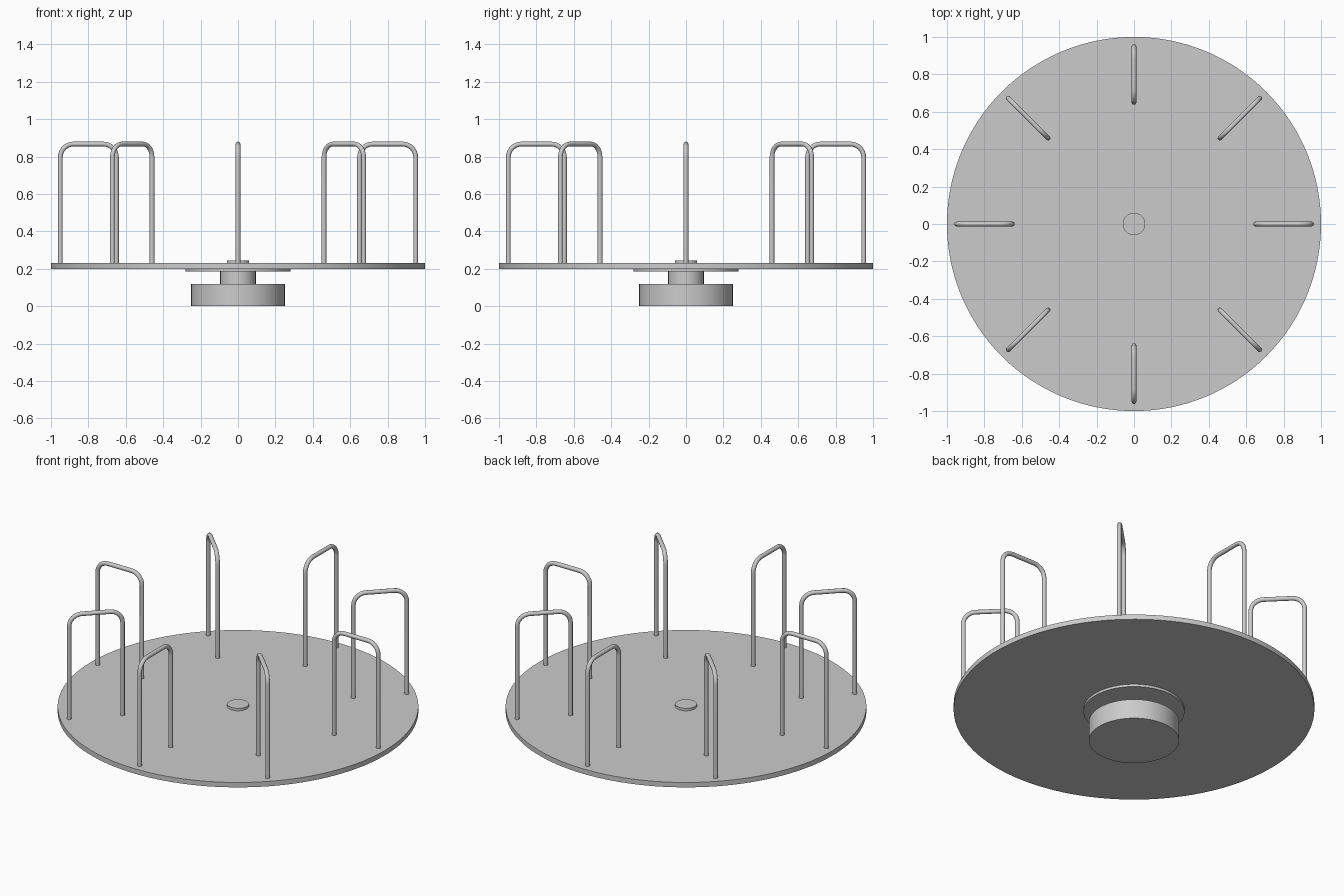
import bpy
import math
from mathutils import Vector

cube = bpy.data.objects.get("Cube")
if cube:
    bpy.data.objects.remove(cube, do_unlink=True)

# One painted steel colour for everything
steel = bpy.data.materials.new("grey_steel")
steel.use_nodes = True
colour = (0.6, 0.6, 0.6, 1)
steel.diffuse_color = colour
steel.node_tree.nodes["Principled BSDF"].inputs["Base Color"].default_value = colour


def disc(name, radius, bottom, top, sides=96):
    bpy.ops.mesh.primitive_cylinder_add(
        vertices=sides, radius=radius, depth=top - bottom,
        location=(0, 0, (bottom + top) / 2))
    ob = bpy.context.object
    ob.name = name
    ob.data.materials.append(steel)
    bpy.ops.object.shade_smooth_by_angle(angle=math.radians(40))


# Central bearing and platform
disc("ground_base", 0.25, 0, 0.12)
disc("spindle", 0.095, 0.12, 0.185)
disc("support_plate", 0.28, 0.185, 0.2)
disc("platform", 1.0, 0.2, 0.23, 128)
disc("hub_cap", 0.06, 0.23, 0.245, 64)

# Handrail path: up the inner post, round two bends, down the outer post
INNER, OUTER, FOOT, TOP, BEND, TUBE = 0.65, 0.95, 0.225, 0.867, 0.07, 0.0127
path = [Vector((INNER, 0, FOOT))]
for centre, start in ((INNER + BEND, 180), (OUTER - BEND, 90)):
    for step in range(9):
        a = math.radians(start - 90 * step / 8)
        path.append(Vector((centre + BEND * math.cos(a), 0,
                            TOP - BEND + BEND * math.sin(a))))
path.append(Vector((OUTER, 0, FOOT)))

curve = bpy.data.curves.new("handrail_path", "CURVE")
curve.dimensions = "3D"
curve.bevel_depth = TUBE
curve.bevel_resolution = 4
curve.use_fill_caps = True
spline = curve.splines.new("POLY")
spline.points.add(len(path) - 1)
for point, co in zip(spline.points, path):
    point.co = (*co, 1)

# Sweep once to a mesh, then share it between eight rails
source = bpy.data.objects.new("handrail_source", curve)
bpy.context.collection.objects.link(source)
bpy.context.view_layer.update()
rail_mesh = bpy.data.meshes.new_from_object(
    source.evaluated_get(bpy.context.evaluated_depsgraph_get()))
rail_mesh.name = "handrail"
bpy.data.objects.remove(source, do_unlink=True)
rail_mesh.materials.clear()
rail_mesh.materials.append(steel)
for face in rail_mesh.polygons:
    face.use_smooth = True

for i in range(8):
    rail = bpy.data.objects.new(f"handrail_{i + 1}", rail_mesh)
    rail.rotation_euler.z = i * math.tau / 8
    bpy.context.collection.objects.link(rail)
